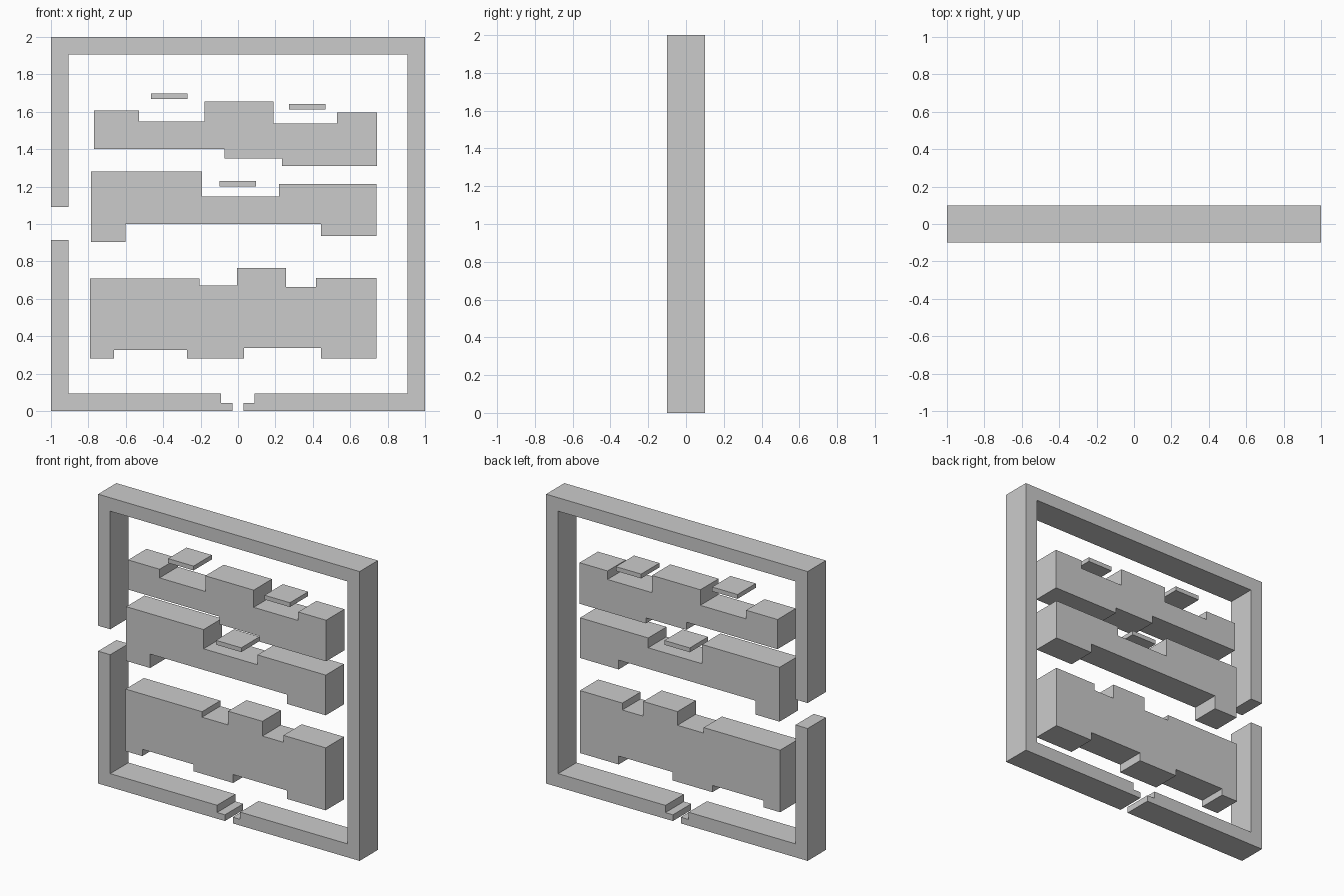
import bpy, bmesh

if "Cube" in bpy.data.objects:
    bpy.data.objects.remove(bpy.data.objects["Cube"])

HALF_DEPTH = 0.1


def extrude_profile(name, pts):
    """Extrude an (x, z) outline through the full depth of the panel."""
    bm = bmesh.new()
    face = bm.faces.new([bm.verts.new((x, -HALF_DEPTH, z)) for x, z in pts])
    ext = bmesh.ops.extrude_face_region(bm, geom=[face])
    verts = [g for g in ext["geom"] if isinstance(g, bmesh.types.BMVert)]
    bmesh.ops.translate(bm, verts=verts, vec=(0, 2 * HALF_DEPTH, 0))
    bmesh.ops.recalc_face_normals(bm, faces=bm.faces)
    mesh = bpy.data.meshes.new(name)
    bm.to_mesh(mesh)
    bm.free()
    obj = bpy.data.objects.new(name, mesh)
    bpy.context.collection.objects.link(obj)
    return obj


def stairs(start, steps):
    """Turn (end_x, z) steps into a stepped line running left to right."""
    pts, x = [], start
    for end, z in steps:
        pts += [(x, z), (end, z)]
        x = end
    return pts


def platform(name, left, top, bottom):
    return extrude_profile(name, stairs(left, top) + stairs(left, bottom)[::-1])


# Outer frame: lower left corner, and the long run around the other sides
T = 0.093            # frame thickness
extrude_profile("frame_lower_left", [
    (-1, 0), (-0.03, 0), (-0.03, 0.043), (-0.09, 0.043), (-0.09, T),
    (-1 + T, T), (-1 + T, 0.915), (-1, 0.915)])
extrude_profile("frame_main", [
    (0.03, 0), (1, 0), (1, 2), (-1, 2), (-1, 1.091), (-1 + T, 1.091),
    (-1 + T, 2 - T), (1 - T, 2 - T), (1 - T, T), (0.087, T),
    (0.087, 0.043), (0.03, 0.043)])

# Three stepped platforms inside the frame
platform("upper_platform", -0.77,
         [(-0.53, 1.607), (-0.18, 1.547), (0.19, 1.655), (0.53, 1.536), (0.744, 1.595)],
         [(-0.073, 1.402), (0.236, 1.349), (0.744, 1.311)])
platform("middle_platform", -0.785,
         [(-0.193, 1.28), (0.219, 1.147), (0.741, 1.215)],
         [(-0.602, 0.905), (0.445, 1.001), (0.741, 0.937)])
platform("lower_platform", -0.79,
         [(-0.205, 0.709), (-0.005, 0.671), (0.257, 0.766), (0.417, 0.664), (0.741, 0.712)],
         [(-0.662, 0.28), (-0.272, 0.327), (0.033, 0.28), (0.445, 0.338), (0.741, 0.28)])

# Small floating ledges
for name, x, z in (("ledge_left", -0.367, 1.683),
                   ("ledge_right", 0.37, 1.627),
                   ("ledge_middle", -0.002, 1.216)):
    platform(name, x - 0.097, [(x + 0.097, z + 0.015)], [(x + 0.097, z - 0.015)])
